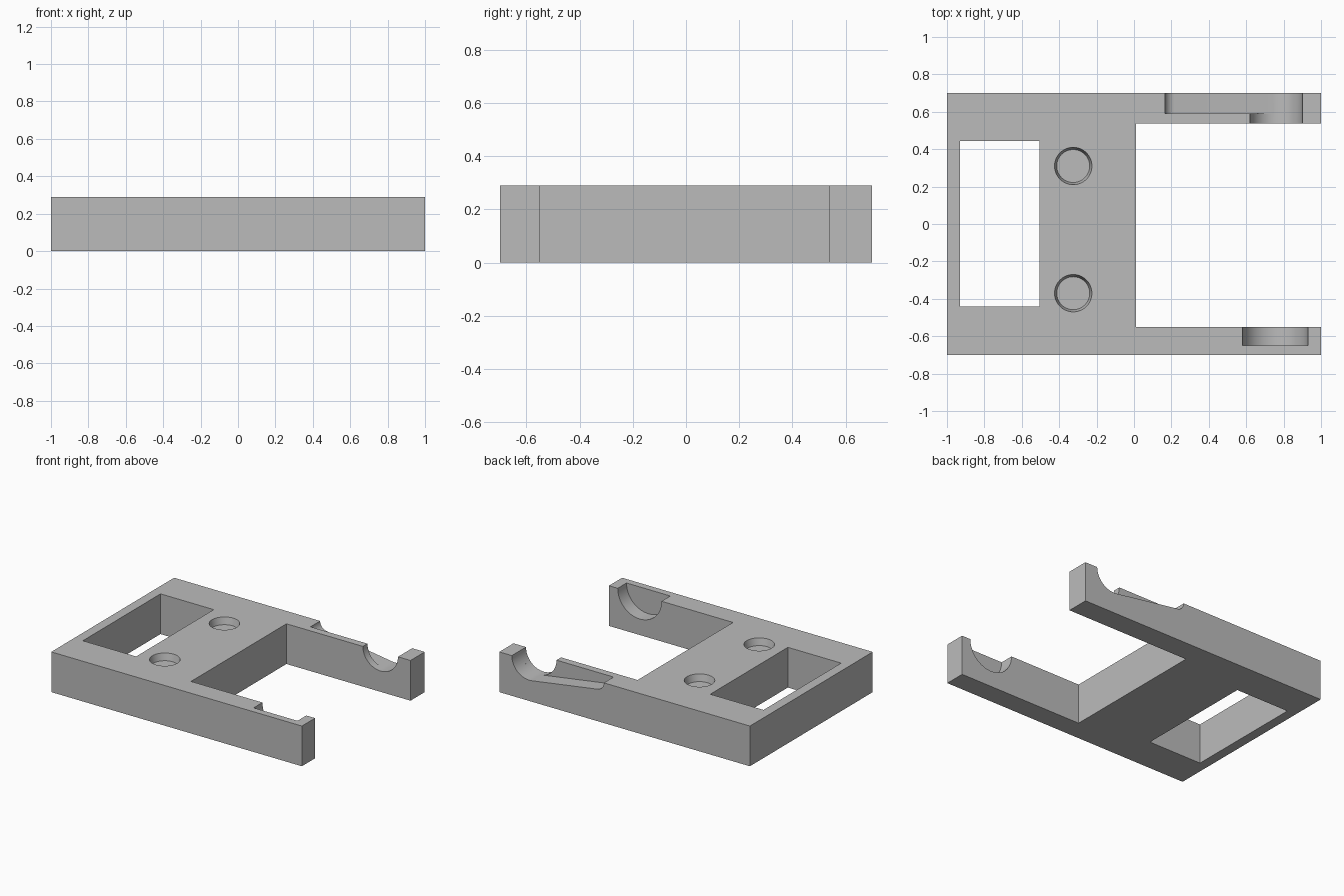
import bpy, bmesh, math
from mathutils import Matrix, Vector

cube = bpy.data.objects.get("Cube")
if cube:
    bpy.data.objects.remove(cube, do_unlink=True)

TOP = 0.29

grey = bpy.data.materials.new("light_grey")
grey.use_nodes = True
grey.diffuse_color = (0.5, 0.5, 0.5, 1)
grey.node_tree.nodes["Principled BSDF"].inputs["Base Color"].default_value = (0.5, 0.5, 0.5, 1)


def prism(name, points, direction):
    """Extrude a closed 3D outline along a direction."""
    bm = bmesh.new()
    face = bm.faces.new([bm.verts.new(p) for p in points])
    new = bmesh.ops.extrude_face_region(bm, geom=[face])["geom"]
    verts = [g for g in new if isinstance(g, bmesh.types.BMVert)]
    bmesh.ops.translate(bm, verts=verts, vec=Vector(direction))
    bmesh.ops.recalc_face_normals(bm, faces=bm.faces)
    return finish(name, bm)


def finish(name, bm):
    mesh = bpy.data.meshes.new(name)
    bm.to_mesh(mesh)
    bm.free()
    mesh.materials.append(grey)
    obj = bpy.data.objects.new(name, mesh)
    bpy.context.collection.objects.link(obj)
    return obj


def plate(name, x0, x1, y0, y1, z0, z1):
    corners = [(x0, y0, z0), (x1, y0, z0), (x1, y1, z0), (x0, y1, z0)]
    return prism(name, corners, (0, 0, z1 - z0))


def arc(x, r, start, end, steps=32):
    """Points of an arc in the xz plane, centred on the top surface."""
    angles = [math.radians(start + (end - start) * i / steps) for i in range(steps + 1)]
    return [(x + r * math.cos(a), TOP + r * math.sin(a)) for a in angles]


def trough(name, outline, y0, y1):
    """Cutter with an xz outline that is closed above the top surface."""
    outline = [(outline[0][0], TOP + 0.1)] + outline + [(outline[-1][0], TOP + 0.1)]
    return prism(name, [(x, y0, z) for x, z in outline], (0, y1 - y0, 0))


def cup(name, x, y, depth):
    """Slightly tapered round blind hole."""
    bm = bmesh.new()
    slope = 0.012 / depth
    bmesh.ops.create_cone(bm, cap_ends=True, segments=64, radius1=0.088,
                          radius2=0.1 + slope * 0.05, depth=depth + 0.05,
                          matrix=Matrix.Translation((x, y, TOP + (0.05 - depth) / 2)))
    return finish(name, bm)


# Frame with two arms
frame = plate("frame", -1, 1, -0.7, 0.7, 0, TOP)

# Lever-shaped recess: a large and a small round end joined by a tangent floor
big_x, big_r, small_x, small_r = 0.76, 0.14, 0.225, 0.06
tangent = -90 - math.degrees(math.asin((big_r - small_r) / (big_x - small_x)))
lever = arc(big_x, big_r, 0, tangent) + arc(small_x, small_r, tangent, -180, 12)

cutters = [
    plate("window_cutter", -0.93, -0.505, -0.44, 0.445, -0.1, TOP + 0.1),
    plate("arm_gap_cutter", 0.01, 1.1, -0.55, 0.538, -0.1, TOP + 0.1),
    trough("front_arm_notch_cutter", arc(0.755, 0.175, 0, -180), -0.65, -0.5),
    trough("back_arm_notch_cutter", arc(big_x, big_r, 0, -180), 0.5, 0.65),
    trough("lever_recess_cutter", lever, 0.59, 0.8),
    cup("back_cup_cutter", -0.325, 0.31, 0.05),
    cup("front_cup_cutter", -0.325, -0.37, 0.05),
]

bpy.context.view_layer.objects.active = frame
for cutter in cutters:
    mod = frame.modifiers.new(cutter.name, "BOOLEAN")
    mod.operation = "DIFFERENCE"
    mod.solver = "EXACT"
    mod.object = cutter
    bpy.ops.object.modifier_apply(modifier=mod.name)
for cutter in cutters:
    bpy.data.objects.remove(cutter, do_unlink=True)

# Smooth the round walls, keep the edges sharp
bpy.ops.object.select_all(action="DESELECT")
frame.select_set(True)
bpy.ops.object.shade_smooth_by_angle(angle=math.radians(30))
